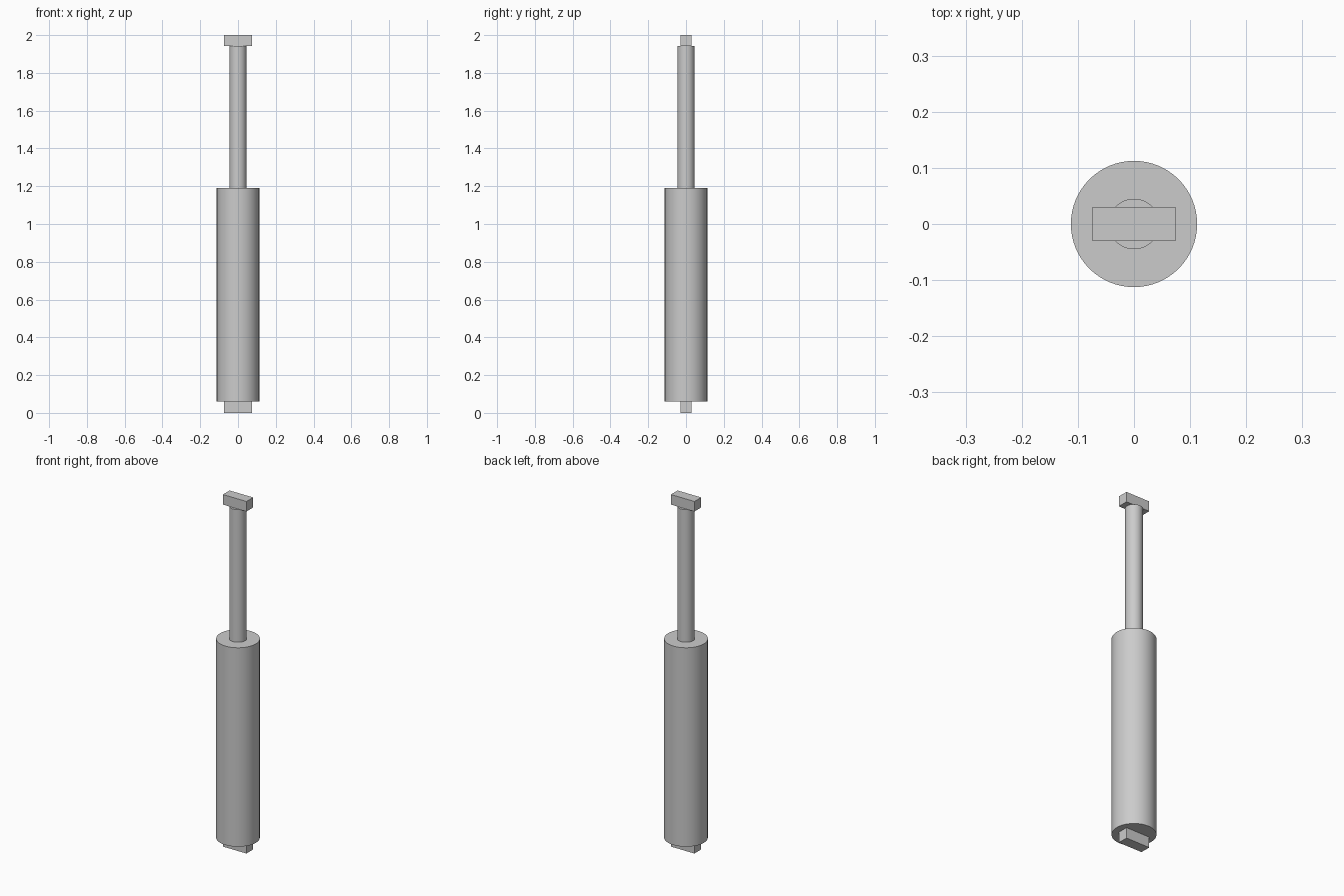
import bpy
import math

if "Cube" in bpy.data.objects:
    bpy.data.objects.remove(bpy.data.objects["Cube"], do_unlink=True)

GREY = (0.6, 0.6, 0.6, 1)
metal = bpy.data.materials.new("grey_metal")
metal.use_nodes = True
metal.diffuse_color = GREY
metal.node_tree.nodes["Principled BSDF"].inputs["Base Color"].default_value = GREY


def cylinder(name, radius, bottom, top):
    bpy.ops.mesh.primitive_cylinder_add(
        vertices=64, radius=radius, depth=top - bottom,
        location=(0, 0, (bottom + top) / 2))
    obj = bpy.context.object
    obj.name = name
    obj.data.materials.append(metal)
    bpy.ops.object.shade_smooth_by_angle(angle=math.radians(30))


def block(name, width, depth, bottom, top):
    bpy.ops.mesh.primitive_cube_add(size=1, location=(0, 0, (bottom + top) / 2))
    obj = bpy.context.object
    obj.name = name
    obj.scale = (width, depth, top - bottom)
    bpy.ops.object.transform_apply(location=False, rotation=False, scale=True)
    obj.data.materials.append(metal)


# Mounting lugs at both ends
block("bottom_lug", 0.148, 0.06, 0, 0.06)
block("top_lug", 0.148, 0.06, 1.943, 2)

# Wide barrel with the slim piston rod rising from it
cylinder("barrel", 0.1125, 0.06, 1.19)
cylinder("piston_rod", 0.045, 1.19, 1.943)
